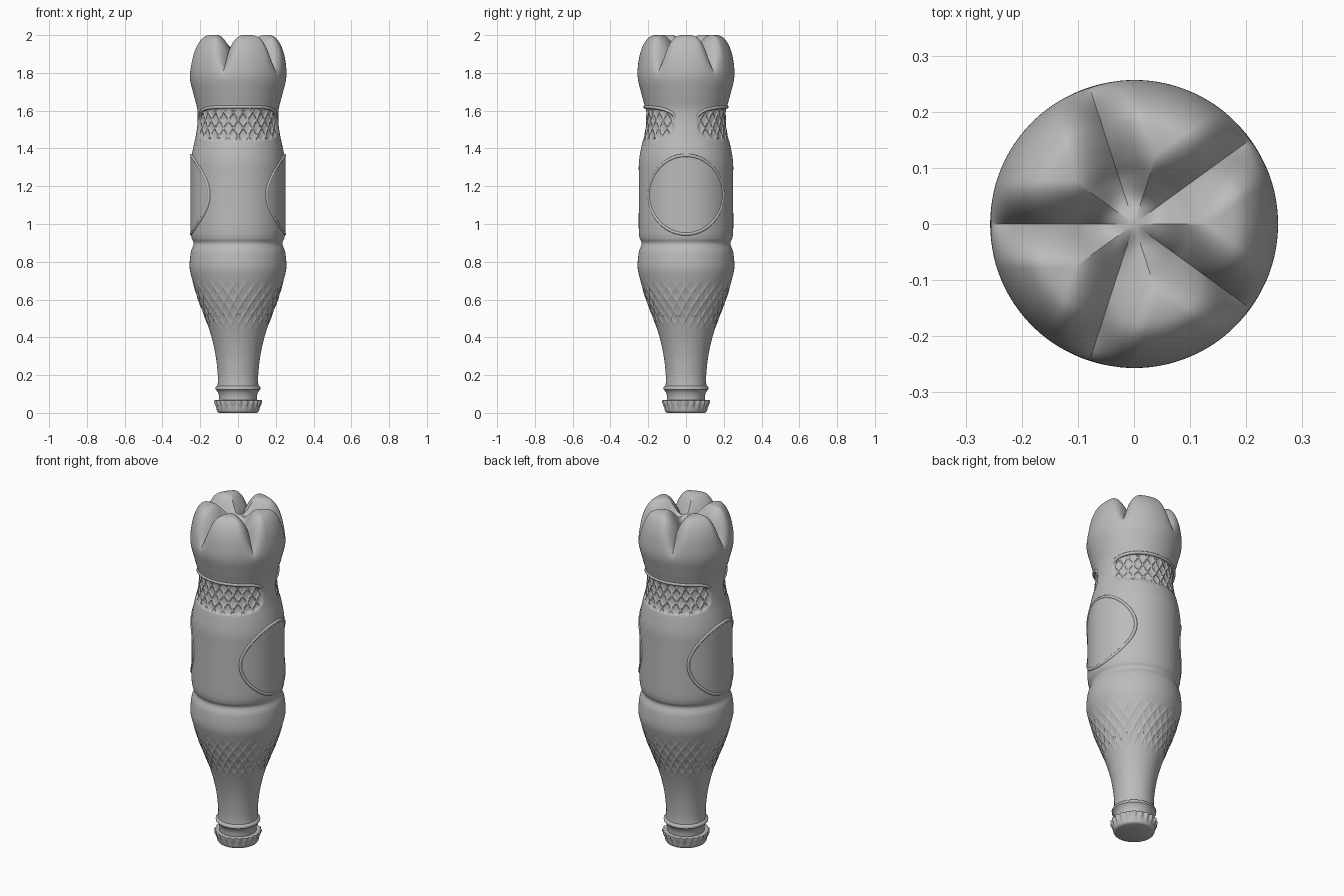
import bpy, bmesh, math
from math import sin, cos, pi

cube = bpy.data.objects.get("Cube")
if cube:
    bpy.data.objects.remove(cube)

grey = bpy.data.materials.new("plain grey")
grey.use_nodes = True
tone = (0.5, 0.5, 0.5, 1)
grey.diffuse_color = tone
grey.node_tree.nodes["Principled BSDF"].inputs["Base Color"].default_value = tone


def smoothstep(a, b, v):
    t = min(1, max(0, (v - a) / (b - a)))
    return t * t * (3 - 2 * t)


def spline(points, steps):
    """Catmull-Rom samples through (radius, height) points."""
    out = []
    for i in range(len(points) - 1):
        p0, p1 = points[max(i - 1, 0)], points[i]
        p2, p3 = points[i + 1], points[min(i + 2, len(points) - 1)]
        for k in range(steps):
            t = k / steps
            out.append(tuple(
                0.5 * (2 * b + (c - a) * t + (2 * a - 5 * b + 4 * c - d) * t * t
                       + (3 * b - a - 3 * c + d) * t ** 3)
                for a, b, c, d in zip(p0, p1, p2, p3)))
    return out + [points[-1]]


def finish(obj, angle=40):
    obj.data.materials.append(grey)
    bpy.ops.object.select_all(action='DESELECT')
    obj.select_set(True)
    bpy.context.view_layer.objects.active = obj
    bpy.ops.object.shade_smooth_by_angle(angle=math.radians(angle))


def lathe(name, profile, segments, shape, angle=40):
    """Spin a profile from bottom to top; shape(r, z, a) moves each point."""
    bm = bmesh.new()
    rings = []
    for r, z in profile:
        if r < 1e-4:
            rings.append([bm.verts.new((0, 0, z))] * segments)
            continue
        ring = []
        for i in range(segments):
            a = 2 * pi * i / segments
            rr, zz = shape(r, z, a)
            ring.append(bm.verts.new((rr * cos(a), rr * sin(a), zz)))
        rings.append(ring)
    for low, high in zip(rings, rings[1:]):
        for i in range(segments):
            j = (i + 1) % segments
            corners = dict.fromkeys((low[i], low[j], high[j], high[i]))
            bm.faces.new(list(corners))
    mesh = bpy.data.meshes.new(name)
    bm.to_mesh(mesh)
    bm.free()
    obj = bpy.data.objects.new(name, mesh)
    bpy.context.collection.objects.link(obj)
    finish(obj, angle)


def tube(name, points, thickness, closed):
    curve = bpy.data.curves.new(name, 'CURVE')
    curve.dimensions = '3D'
    curve.bevel_depth = thickness
    curve.bevel_resolution = 3
    curve.use_fill_caps = True
    line = curve.splines.new('POLY')
    line.points.add(len(points) - 1)
    for p, co in zip(line.points, points):
        p.co = (*co, 1)
    line.use_cyclic_u = closed
    obj = bpy.data.objects.new(name, curve)
    bpy.context.collection.objects.link(obj)
    bpy.ops.object.select_all(action='DESELECT')
    obj.select_set(True)
    bpy.context.view_layer.objects.active = obj
    bpy.ops.object.convert(target='MESH')
    finish(bpy.context.view_layer.objects.active)


# Bottle outline, standing on its cap with the base on top
side = [(.108, .14), (.107, .2), (.118, .3), (.14, .4), (.172, .5), (.21, .6),
        (.241, .7), (.256, .77), (.25, .85), (.235, .895), (.245, .925),
        (.25, .97), (.25, 1.1), (.25, 1.25), (.249, 1.33), (.238, 1.4),
        (.223, 1.47), (.214, 1.54), (.216, 1.61), (.236, 1.69), (.256, 1.78),
        (.25, 1.87), (.23, 1.94), (.2, 1.985), (.165, 2.0), (.12, 1.997),
        (.08, 1.975), (.04, 1.945), (0, 1.935)]
outline = spline(side, 11)


def radius_at(z):
    for (r0, z0), (r1, z1) in zip(outline, outline[1:]):
        if z0 <= z <= z1:
            return r0 + (r1 - r0) * (z - z0) / (z1 - z0)


BAND_Z, BAND_H, BAND_U = 1.53, .09, .28
DISC_Z, DISC_Y, DISC_H = 1.155, .195, .208


def band_offset(a):
    """Arc distance from the middle of the nearest band, front or back."""
    return (a % pi - pi / 2) * .215


def diamonds(a, z):
    return max(cos(26 * a + 75 * z), cos(26 * a - 75 * z), 0) ** 4


def bottle_shape(r, z, a):
    base_r = r
    # Diamond texture on the lower taper
    if .4 < z < .75:
        fade = smoothstep(.43, .5, z) * (1 - smoothstep(.64, .72, z))
        r += .005 * fade * (diamonds(a, z) - .4)
    # Sunken grip bands, front and back
    if 1.4 < z < 1.65:
        u = abs(band_offset(a)) / BAND_U
        v = abs(z - BAND_Z) / BAND_H
        inside = 1 - smoothstep(.75, 1.0, u ** 3.5 + v ** 3.5)
        r += inside * (-.009 + .007 * diamonds(a, z))
    # Slightly raised round panels, left and right
    if .9 < z < 1.4:
        q = (r * sin(a) / DISC_Y) ** 2 + ((z - DISC_Z) / DISC_H) ** 2
        if q < 1:
            r = max(r, .251)
    # Five creases that part the base into lobes
    if z > 1.7:
        step = 2 * pi / 5
        off = abs((a - pi + step / 2) % step - step / 2) * base_r
        crease = max(0, 1 - off / .08) ** 2
        depth = .085 * crease * smoothstep(1.76, 1.97, z) * smoothstep(0, .1, base_r)
        z -= depth
        r -= .3 * depth * smoothstep(.12, .2, base_r)
    return r, z


lathe("bottle_body", outline, 300, bottle_shape)

# Rims around the round side panels
for name, sign in (("left_panel_rim", 1), ("right_panel_rim", -1)):
    points = []
    for i in range(96):
        t = 2 * pi * i / 96
        y, z = DISC_Y * cos(t), DISC_Z + DISC_H * sin(t)
        r = max(radius_at(z), .249) - .003
        points.append((sign * math.sqrt(r * r - y * y), y, z))
    tube(name, points, .009, True)

# Beads along the top and ends of the grip bands
for name, middle in (("front_band_bead", -pi / 2), ("back_band_bead", pi / 2)):
    points = []
    for i in range(81):
        t = pi * i / 80
        u = math.copysign(abs(cos(t)) ** .6, cos(t)) * BAND_U
        z = BAND_Z + BAND_H * abs(sin(t)) ** .6
        a = middle + u / .215
        r = radius_at(z) - .001 - .008 * (1 - smoothstep(0, .7, sin(t)))
        points.append((r * cos(a), r * sin(a), z))
    tube(name, points, .009, False)

# Neck finish with its collar ring
neck = [(.1, .06), (.1, .085), (.104, .105), (.112, .118), (.119, .124),
        (.12, .134), (.116, .14), (.108, .143), (.105, .15)]
lathe("neck_ring", neck, 96, lambda r, z, a: (r, z))

# Crimped crown cap
cap = [(0, 0), (.1, 0), (.108, .004), (.112, .012), (.114, .026), (.118, .042),
       (.123, .056), (.123, .066), (.115, .068), (.1, .068), (0, .068)]


def crimp(r, z, a):
    wave = smoothstep(.018, .055, z) * smoothstep(.1, .118, r)
    return r + .005 * wave * cos(21 * a), z


lathe("crown_cap", cap, 210, crimp, 50)
